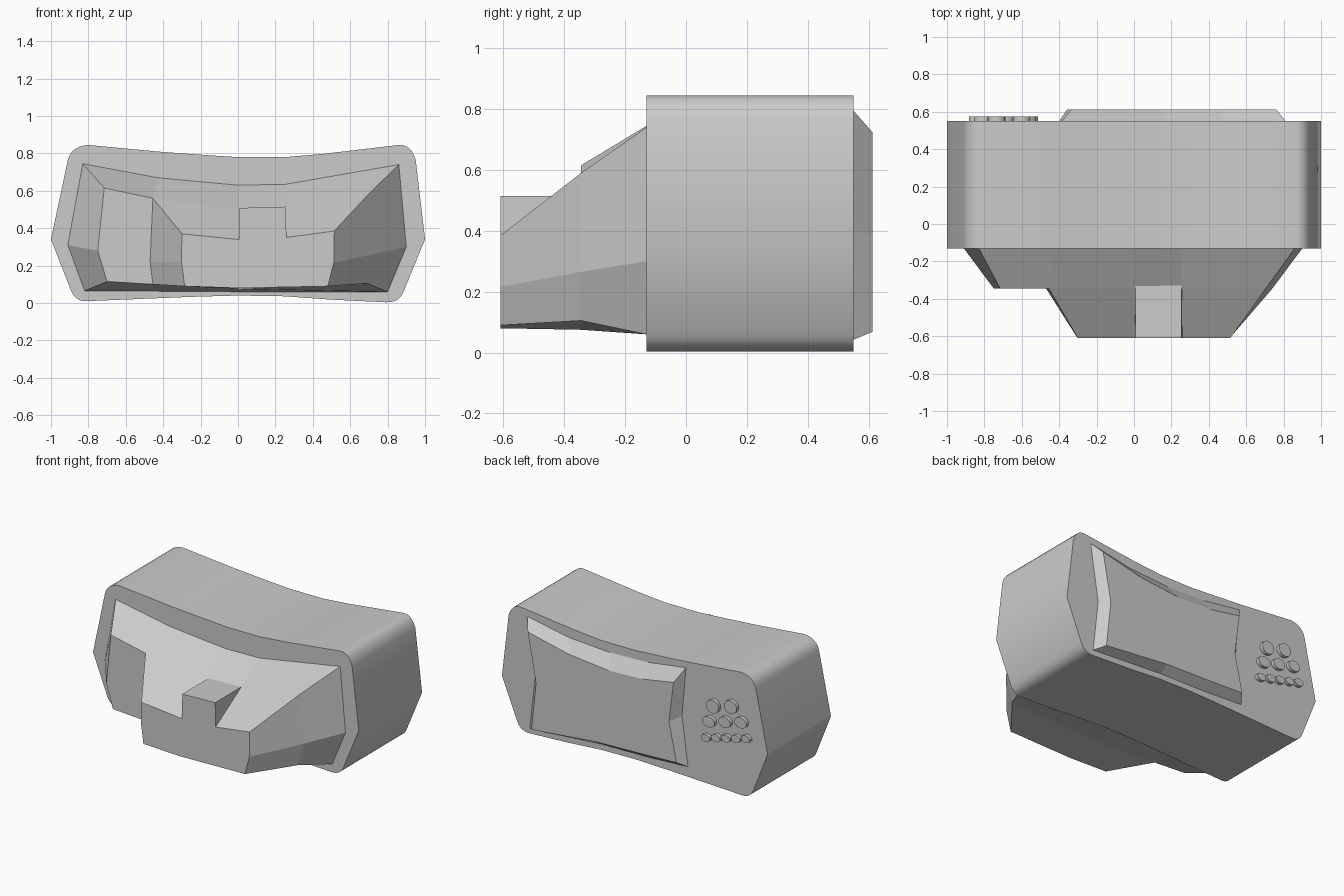
import bpy, bmesh, math
from mathutils import Vector

if "Cube" in bpy.data.objects:
    bpy.data.objects.remove(bpy.data.objects["Cube"])


def loft(name, rings, smooth=False):
    """Closed solid through rings of (y, [(x, z), ...])."""
    bm = bmesh.new()
    loops = [[bm.verts.new((x, y, z)) for x, z in pts] for y, pts in rings]
    n = len(loops[0])
    for a, b in zip(loops, loops[1:]):
        for i in range(n):
            j = (i + 1) % n
            bm.faces.new((a[i], a[j], b[j], b[i]))
    bm.faces.new(loops[0])
    bm.faces.new(loops[-1])
    bmesh.ops.recalc_face_normals(bm, faces=bm.faces)
    mesh = bpy.data.meshes.new(name)
    bm.to_mesh(mesh)
    bm.free()
    ob = bpy.data.objects.new(name, mesh)
    bpy.context.collection.objects.link(ob)
    if smooth:
        bpy.ops.object.select_all(action='DESELECT')
        ob.select_set(True)
        bpy.context.view_layer.objects.active = ob
        bpy.ops.object.shade_smooth_by_angle(angle=math.radians(30))
    return ob


def arc(a, c, b, n=6):
    """Rounded corner from a to b, pulled towards c."""
    a, b, c = Vector(a), Vector(b), Vector(c)
    out = []
    for i in range(n + 1):
        t = i / n
        out.append(tuple(a * (1 - t) ** 2 + c * 2 * t * (1 - t) + b * t * t))
    return out


# Main body: rounded profile with sagging top, extruded along y
profile = (
    [(-1, .34)]
    + arc((-.91, .765), (-.89, .84), (-.80, .845))
    + [(-.43, .81), (-.2, .793), (0, .78), (.25, .78), (.45, .797)]
    + arc((.86, .845), (.925, .85), (.95, .765))
    + [(1, .34)]
    + arc((.885, .06), (.86, .0), (.79, .004))
    + [(.5, .018), (.25, .036), (0, .04), (-.25, .033)]
    + arc((-.81, .01), (-.865, .008), (-.89, .06))
)
loft("body", [(-.13, profile), (.55, profile)], smooth=True)

# Front housing: wide tapered base
base = [(-.83, .745), (-.43, .67), (0, .63), (.255, .635), (.86, .74), (.9, .3),
        (.8, .06), (0, .06), (-.43, .063), (-.82, .065), (-.91, .31)]
step = [(-.715, .615), (-.455, .56), (0, .5), (.255, .505), (.705, .59), (.74, .265),
        (.69, .105), (0, .075), (-.455, .1), (-.70, .115), (-.75, .28)]
loft("front_base", [(-.11, base), (-.13, base), (-.345, step)])

# Front nose: narrower continuation that leaves a ledge on one side
nose_back = step[1:9] + [(-.47, .22)]
nose_front = [(-.3, .37), (0, .34), (.255, .35), (.515, .385), (.512, .215),
              (.48, .09), (0, .08), (-.285, .09), (-.302, .22)]
loft("front_nose", [(-.335, nose_back), (-.345, nose_back), (-.61, nose_front)])

# Block standing on the nose slope
block = [(.005, .3), (.26, .3), (.255, .515), (.008, .508)]
loft("front_block", [(-.61, block), (-.33, block)])

# Raised back panel with bowed edges
panel_base = [(.81, .795), (.5, .735), (.19, .715), (-.1, .725), (-.385, .765), (-.355, .43),
              (-.4, .095), (-.1, .08), (.25, .075), (.79, .042), (.75, .4)]
panel_face = [(.762, .725), (.45, .655), (.15, .625), (-.1, .635), (-.335, .675), (-.3, .40),
              (-.357, .135), (-.1, .125), (.25, .115), (.735, .068), (.70, .39)]
loft("back_panel", [(.53, panel_base), (.55, panel_base), (.612, panel_face)])

# Three tilted rows of buttons: x positions, height at x = -0.7, radii
rows = [
    ([-.60, -.735], .59, .047, .045),
    ([-.57, -.69, -.81], .485, .046, .036),
    ([-.547, -.623, -.699, -.775, -.848], .375, .034, .025),
]
for r, (xs, z0, rx, rz) in enumerate(rows):
    for i, x in enumerate(xs):
        z = z0 - .24 * (x + .7)
        ring = [(x + rx * math.cos(a), z + rz * math.sin(a))
                for a in (math.tau * k / 20 for k in range(20))]
        loft(f"button_{r + 1}_{i + 1}", [(.54, ring), (.574, ring)], smooth=True)
